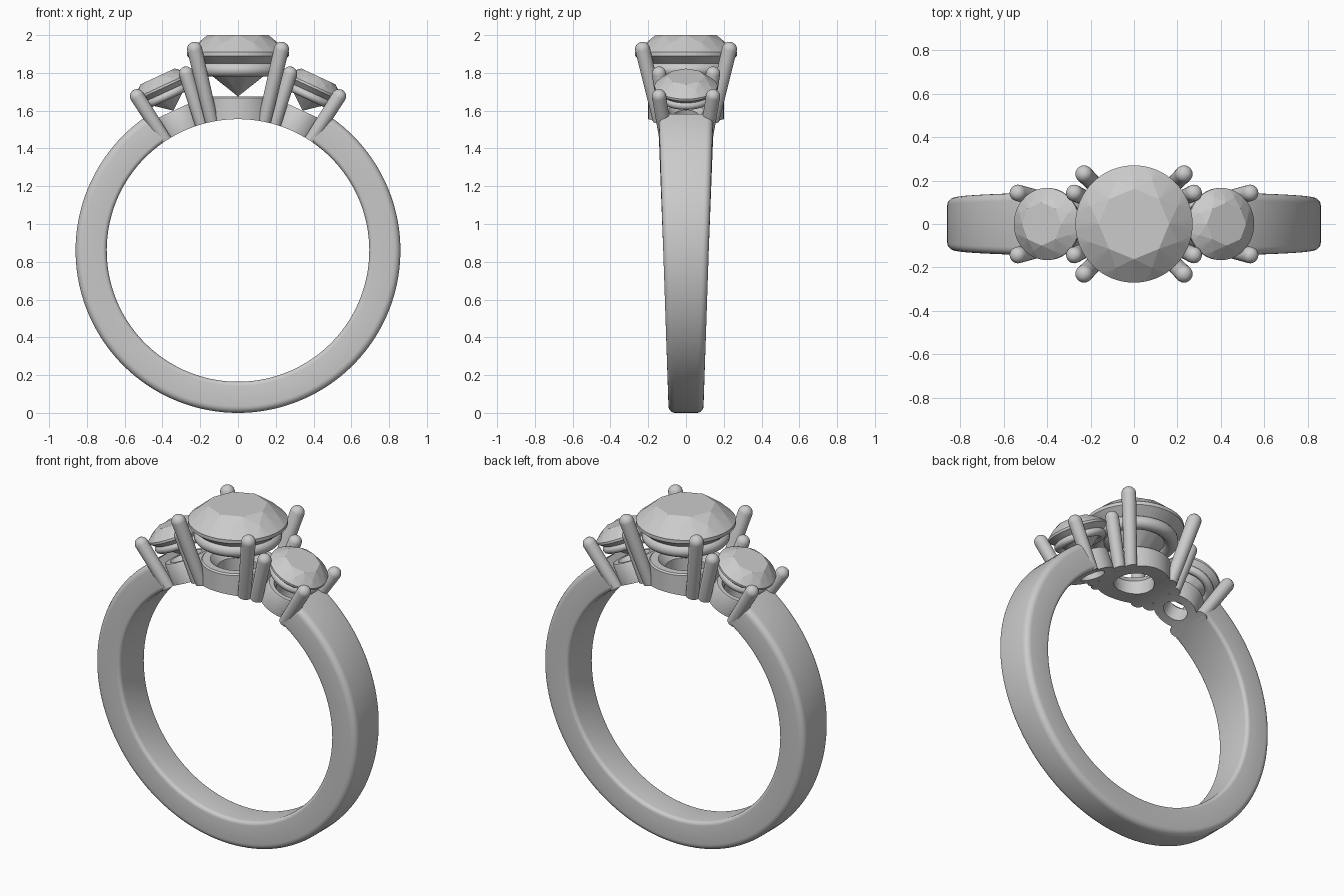
import bpy, bmesh, math
from mathutils import Matrix, Vector

if "Cube" in bpy.data.objects:
    bpy.data.objects.remove(bpy.data.objects["Cube"])

ZC, RIN, ROUT = 0.86, 0.695, 0.86      # ring centre height, inner and outer radius
BASE = 0.815                           # radial height of collar top and culet


def finish(name, bm, matrix=None, smooth=True):
    bmesh.ops.recalc_face_normals(bm, faces=bm.faces)
    me = bpy.data.meshes.new(name)
    bm.to_mesh(me)
    bm.free()
    ob = bpy.data.objects.new(name, me)
    bpy.context.collection.objects.link(ob)
    if matrix:
        me.transform(matrix)
    if smooth:
        shade(ob)
    return ob


def activate(ob):
    bpy.ops.object.select_all(action='DESELECT')
    ob.select_set(True)
    bpy.context.view_layer.objects.active = ob


def shade(ob):
    activate(ob)
    bpy.ops.object.shade_smooth_by_angle(angle=math.radians(35))


def loft(bm, rings, close=False):
    vs = [[bm.verts.new(p) for p in r] for r in rings]
    n = len(vs[0])
    for k in range(len(vs) if close else len(vs) - 1):
        a, b = vs[k], vs[(k + 1) % len(vs)]
        for i in range(n):
            j = (i + 1) % n
            bm.faces.new((a[i], a[j], b[j], b[i]))
    if not close:
        bm.faces.new(vs[0])
        bm.faces.new(vs[-1][::-1])


def lathe(profile, n=64):
    # closed profile of (radius, height) turned about z
    bm = bmesh.new()
    loft(bm, [[(r * math.cos(t), r * math.sin(t), z) for r, z in profile]
              for t in (2 * math.pi * i / n for i in range(n))], True)
    return bm


def circle(r, z, n, off=0.0):
    return [(r * math.cos(2 * math.pi * (i + off) / n),
             r * math.sin(2 * math.pi * (i + off) / n), z) for i in range(n)]


# finger hole cutter
bm = bmesh.new()
bmesh.ops.create_cone(bm, cap_ends=True, segments=160, radius1=RIN, radius2=RIN, depth=1.5)
cutter = finish("finger_hole_cutter", bm,
                Matrix.Translation((0, 0, ZC)) @ Matrix.Rotation(math.pi / 2, 4, 'X'), False)
cutter.hide_render = True


def cut(ob):
    m = ob.modifiers.new("finger_hole", 'BOOLEAN')
    m.operation, m.solver, m.object = 'DIFFERENCE', 'EXACT', cutter
    activate(ob)
    bpy.ops.object.modifier_apply(modifier=m.name)
    shade(ob)


# tapered band with rounded edges, open at the top
def band_ring(a):
    z = ZC + 0.78 * math.cos(a)
    w = 0.09 + 0.055 * min(z, 1.55) / 1.55
    pts = []
    for sy, r0, c, start in ((1, ROUT, 0.035, 0), (1, RIN, 0.022, 1),
                             (-1, RIN, 0.022, 2), (-1, ROUT, 0.035, 3)):
        cr = r0 - c if r0 == ROUT else r0 + c
        for k in range(6):
            t = math.pi / 2 * (start + k / 5)
            pts.append((sy * (w - c) + c * math.sin(t), cr + c * math.cos(t)))
    return [(r * math.sin(a), y, ZC + r * math.cos(a)) for y, r in pts]


bm = bmesh.new()
A0, N = math.radians(33), 120
loft(bm, [band_ring(A0 + (2 * math.pi - 2 * A0) * i / N) for i in range(N + 1)])
finish("band", bm)


# round brilliant cut stone, faceted
def stone(name, R, M):
    s = R / 0.27
    pts = circle(0.60 * R, BASE + 0.325 * s, 8)            # table
    pts += circle(0.81 * R, BASE + 0.283 * s, 8, 0.5)      # star facet points
    pts += circle(R, BASE + 0.235 * s, 64)                 # girdle
    pts += circle(R, BASE + 0.215 * s, 64)
    pts += circle(0.24 * R, BASE + 0.048 * s, 8, 0.5)      # lower facet points
    pts.append((0, 0, BASE))                               # culet
    bm = bmesh.new()
    vs = [bm.verts.new(p) for p in pts]
    bmesh.ops.convex_hull(bm, input=vs)
    bmesh.ops.dissolve_limit(bm, angle_limit=math.radians(1.0), verts=bm.verts, edges=bm.edges)
    finish(name, bm, M, False)


# round prong with a domed tip
def prong(name, p0, p1, r0, r1, M):
    p0, p1 = Vector(p0), Vector(p1)
    L = (p1 - p0).length
    rings = [circle(r0, 0, 24), circle(r1, L, 24)]
    rings += [circle(r1 * math.cos(t), L + r1 * math.sin(t), 24)
              for t in (math.pi / 2 * k / 7 for k in range(1, 7))]
    bm = bmesh.new()
    loft(bm, rings)
    q = (p1 - p0).to_track_quat('Z', 'Y').to_matrix().to_4x4()
    cut(finish(name, bm, M @ Matrix.Translation(p0) @ q))


# full setting: stone, collar, bearing ring and four prongs
def setting(name, angle, R, bottom, top, r0, r1):
    M = Matrix.Translation((0, 0, ZC)) @ Matrix.Rotation(math.radians(angle), 4, 'Y')
    s = R / 0.27
    stone(name + "_stone", R, M)
    cut(finish(name + "_collar", lathe([(0.2 * s, 0.6), (0.2 * s, BASE - 0.008),
               (0.192 * s, BASE), (0.15 * s, BASE), (0.11 * s, BASE - 0.045 * s),
               (0.11 * s, 0.6)]), M))
    ring = [(0.2 * s + 0.039 * s * math.cos(t), BASE + 0.142 * s + 0.037 * s * math.sin(t))
            for t in (2 * math.pi * k / 16 for k in range(16))]
    finish(name + "_bearing_ring", lathe(ring), M)
    (d0, h0), (d1, h1) = bottom, top
    db = d0 + (d1 - d0) * (0.62 - h0) / (h1 - h0)      # extend into the finger hole
    for i, (sx, sy) in enumerate(((1, 1), (-1, 1), (-1, -1), (1, -1))):
        prong(f"{name}_prong_{i + 1}", (sx * db, sy * db, 0.62),
              (sx * d1, sy * d1, h1), r0, r1, M)


setting("centre", 0, 0.27, (0.14, 0.685), (0.23, 1.065), 0.034, 0.04)
for label, sign in (("left", -1), ("right", 1)):
    setting(label + "_side", sign * 24.8, 0.166, (0.106, 0.695), (0.143, 0.965), 0.034, 0.038)

bpy.data.objects.remove(cutter)
